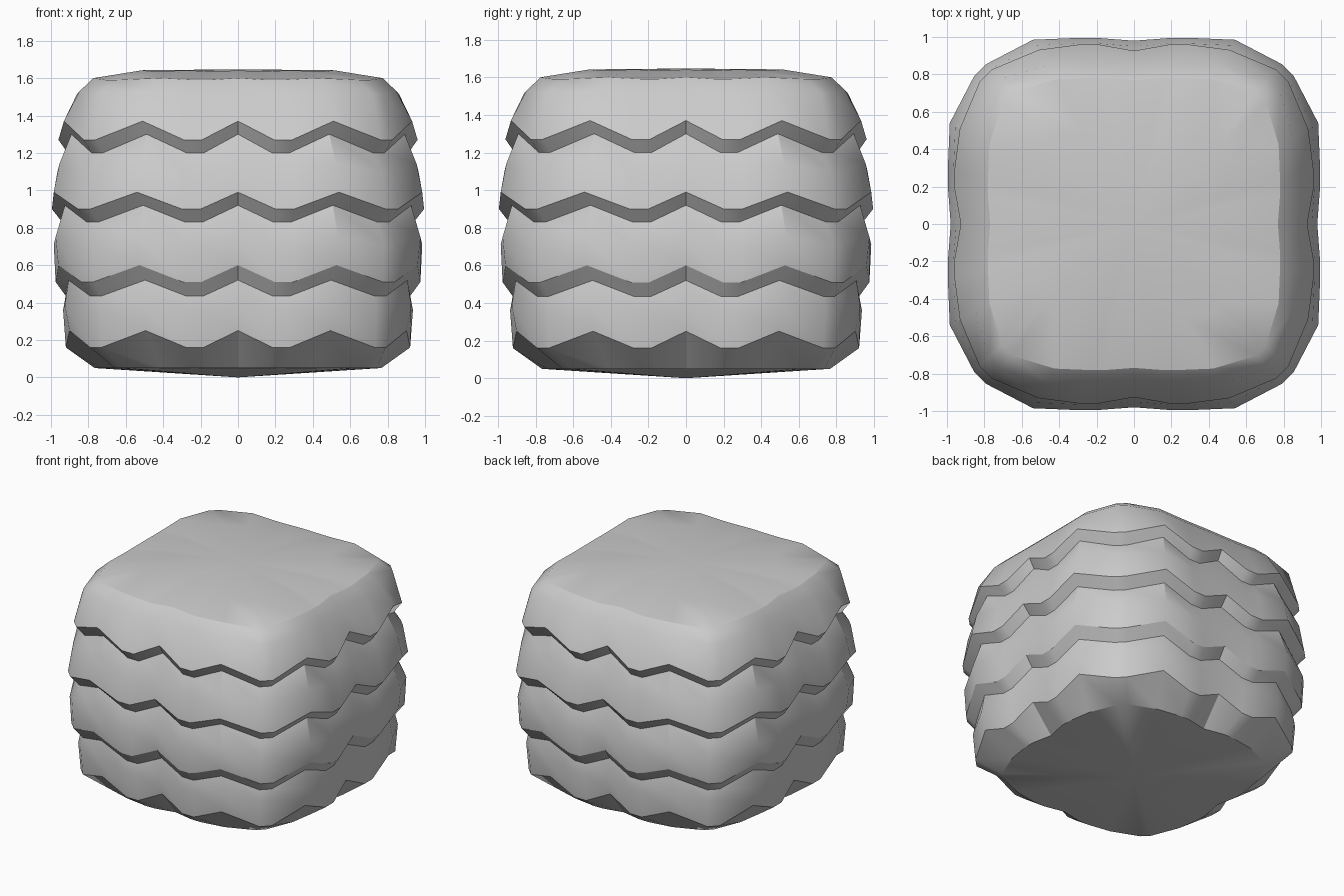
import bpy, bmesh
from math import pi
from mathutils import Matrix, Vector

if "Cube" in bpy.data.objects:
    bpy.data.objects.remove(bpy.data.objects["Cube"])

# One side of the rounded-square plan: x, depth, zigzag (1 = peak, 0 = valley)
SIDE = [(-.54, .985, 1), (-.30, .995, 0), (-.20, .995, 0), (0, .98, 1),
        (.20, .995, 0), (.30, .995, 0), (.54, .985, 1), (.79, .855, 0), (.855, .79, 0)]
PLAN = []
for k in range(4):
    rot = Matrix.Rotation(k * pi / 2, 3, 'Z')
    PLAN += [(rot @ Vector((x, -d, 0)), peak) for x, d, peak in SIDE]

# Rings from top to bottom: scale at peak, scale at valley, z at peak, z at valley
RINGS = [
    (.52, .52, 1.642, 1.635), (.785, .785, 1.60, 1.59), (.86, .865, 1.53, 1.515),
    (.945, .965, 1.37, 1.27), (.905, .915, 1.30, 1.20),      # first tier lip
    (.97, .97, 1.14, 1.10),
    (1.0, 1.0, .99, .90), (.94, .945, .92, .83),             # second tier lip
    (.99, .99, .75, .71),
    (.975, .98, .60, .51), (.92, .925, .52, .435),           # third tier lip
    (.94, .94, .385, .36),
    (.915, .925, .25, .16), (.75, .77, .05, .05)]            # bottom edge

bm = bmesh.new()
rows = []
for i, (sp, sv, zp, zv) in enumerate(RINGS):
    row = []
    for n, (p, peak) in enumerate(PLAN):
        s = sp if peak else sv
        if i < 3 and n % 9 > 6:          # squarer corners on the crown
            s *= 1.05
        row.append(bm.verts.new((p.x * s, p.y * s, zp if peak else zv)))
    rows.append(row)

# Tier walls
N = len(PLAN)
for a, b in zip(rows, rows[1:]):
    for j in range(N):
        bm.faces.new((a[j], b[j], b[(j + 1) % N], a[(j + 1) % N]))

# Gently domed crown and base
top = bm.verts.new((0, 0, 1.647))
base = bm.verts.new((0, 0, 0))
for j in range(N):
    bm.faces.new((top, rows[0][j], rows[0][(j + 1) % N]))
    bm.faces.new((base, rows[-1][(j + 1) % N], rows[-1][j]))
bmesh.ops.recalc_face_normals(bm, faces=bm.faces[:])

mesh = bpy.data.meshes.new("layered_block")
bm.to_mesh(mesh)
bm.free()
block = bpy.data.objects.new("layered_block", mesh)
bpy.context.collection.objects.link(block)
bpy.context.view_layer.objects.active = block
block.select_set(True)
bpy.ops.object.shade_smooth_by_angle(angle=pi / 6)
